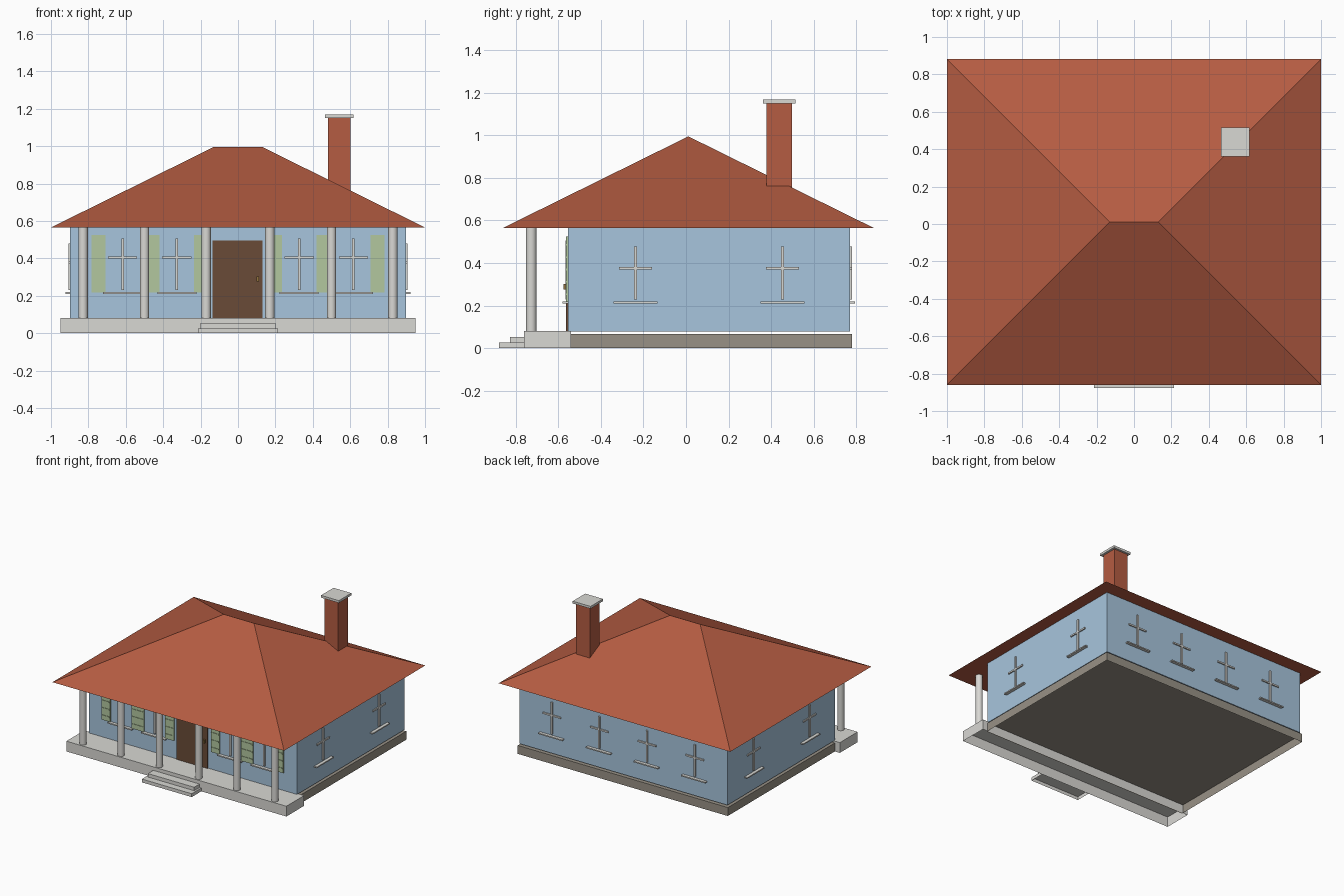
import bpy, bmesh
from math import pi
from mathutils import Matrix, Vector

if "Cube" in bpy.data.objects:
    bpy.data.objects.remove(bpy.data.objects["Cube"])


def material(name, hex_code):
    srgb = [int(hex_code[i:i + 2], 16) / 255 for i in (0, 2, 4)]
    col = [c / 12.92 if c < 0.04 else ((c + 0.055) / 1.055) ** 2.4 for c in srgb] + [1]
    m = bpy.data.materials.new(name)
    m.use_nodes = True
    m.diffuse_color = col
    m.node_tree.nodes["Principled BSDF"].inputs["Base Color"].default_value = col
    return m


TERRACOTTA = material("terracotta", "B55C42")
BLUE = material("pale blue wall", "A7C5DD")
PLASTER = material("light grey", "D9D8D4")
STONE = material("dark stone", "989186")
GREEN = material("shutter green", "B2C79F")
BROWN = material("door brown", "6A4B37")
BRASS = material("brass", "94743F")


def add_box(bm, lo, hi, matrix=Matrix(), open_bottom=False):
    lo, hi = Vector(lo), Vector(hi)
    scale = Matrix.Diagonal((hi - lo).to_4d())
    scale[3][3] = 1
    verts = bmesh.ops.create_cube(
        bm, size=1, matrix=matrix @ Matrix.Translation((lo + hi) / 2) @ scale)["verts"]
    if open_bottom:
        faces = {f for v in verts for f in v.link_faces}
        bmesh.ops.delete(bm, geom=[min(faces, key=lambda f: f.calc_center_median().z)],
                         context="FACES_ONLY")


def finish(name, bm, mat):
    mesh = bpy.data.meshes.new(name)
    bm.to_mesh(mesh)
    bm.free()
    mesh.materials.append(mat)
    obj = bpy.data.objects.new(name, mesh)
    bpy.context.collection.objects.link(obj)
    return obj


def boxes(name, mat, parts, matrix=Matrix(), open_bottom=False):
    bm = bmesh.new()
    for lo, hi in parts:
        add_box(bm, lo, hi, matrix, open_bottom)
    return finish(name, bm, mat)


# House body and base
WX, FRONT, BACK = 0.897, -0.555, 0.77
EAVE = 0.565
boxes("walls", BLUE, [((-WX, FRONT, 0.078), (WX, BACK, EAVE))])
boxes("foundation", STONE, [((-0.907, -0.548, 0), (0.907, 0.78, 0.066))], open_bottom=True)
boxes("porch_floor", PLASTER, [((-0.95, -0.76, 0), (0.95, -0.54, 0.08))], open_bottom=True)
boxes("upper_step", PLASTER, [((-0.2, -0.826, 0.026), (0.2, -0.76, 0.053))], open_bottom=True)
boxes("lower_step", PLASTER, [((-0.215, -0.878, 0), (0.215, -0.76, 0.026))], open_bottom=True)

# Hipped roof with a short ridge
bm = bmesh.new()
eaves = [bm.verts.new((x, y, EAVE)) for x, y in ((-1, -0.86), (1, -0.86), (1, 0.882), (-1, 0.882))]
west, east = [bm.verts.new((x, 0.011, 0.995)) for x in (-0.13, 0.13)]
a, b, c, d = eaves
for loop in ((a, b, east, west), (b, c, east), (c, d, west, east), (d, a, west), (d, c, b, a)):
    bm.faces.new(loop)
finish("roof", bm, TERRACOTTA)

# Chimney
CX, CY = 0.541, 0.438
boxes("chimney", TERRACOTTA, [((CX - 0.06, CY - 0.061, 0.6), (CX + 0.06, CY + 0.061, 1.15))])
boxes("chimney_cap", PLASTER, [((CX - 0.077, CY - 0.077, 1.15), (CX + 0.077, CY + 0.077, 1.168))])

# Porch columns
for side in (-1, 1):
    for x in (0.17, 0.5, 0.828):
        bm = bmesh.new()
        bmesh.ops.create_cone(bm, cap_ends=True, segments=24, radius1=0.025, radius2=0.025,
                              depth=EAVE - 0.08,
                              matrix=Matrix.Translation((side * x, -0.727, (EAVE + 0.08) / 2)))
        for f in bm.faces:
            f.smooth = len(f.verts) == 4
        col = finish("porch_column", bm, PLASTER)
        for e in col.data.edges:
            z0, z1 = (col.data.vertices[i].co.z for i in e.vertices)
            e.use_edge_sharp = abs(z0 - z1) < 0.001

# Front door and handle
boxes("door", BROWN, [((-0.135, FRONT - 0.008, 0.08), (0.131, FRONT, 0.495))])
boxes("door_handle", BRASS, [((0.1, FRONT - 0.02, 0.275), (0.112, FRONT - 0.008, 0.302))])


# Window bars and sill; local -y points out of the wall
def window(name, pos, angle, top):
    m = Matrix.Translation(pos) @ Matrix.Rotation(angle, 4, "Z")
    mid = top - 0.108
    boxes(name + "_bars", PLASTER, [
        ((-0.007, -0.01, 0.23), (0.007, 0, top)),
        ((-0.078, -0.009, mid), (0.078, 0, mid + 0.012))], m)
    boxes(name + "_sill", PLASTER, [((-0.104, -0.024, 0.21), (0.104, 0, 0.219))], m)


# Slatted shutter on the front wall
def shutter(x):
    y = FRONT
    parts = [((x - 0.0375, y - 0.008, 0.218), (x + 0.0375, y, 0.524))]
    for i in range(5):
        z = 0.25 + i * 0.058
        parts.append(((x - 0.032, y - 0.012, z), (x + 0.032, y - 0.008, z + 0.008)))
    boxes("shutter", GREEN, parts)


for x in (-0.617, -0.327, 0.327, 0.617):
    window("front_window", (x, FRONT, 0), 0, 0.506)
    shutter(x - 0.13)
    shutter(x + 0.13)
for x in (-0.617, -0.206, 0.206, 0.617):
    window("back_window", (x, BACK, 0), pi, 0.478)
for y in (-0.237, 0.453):
    window("left_window", (WX, y, 0), pi / 2, 0.478)
    window("right_window", (-WX, y, 0), -pi / 2, 0.478)
